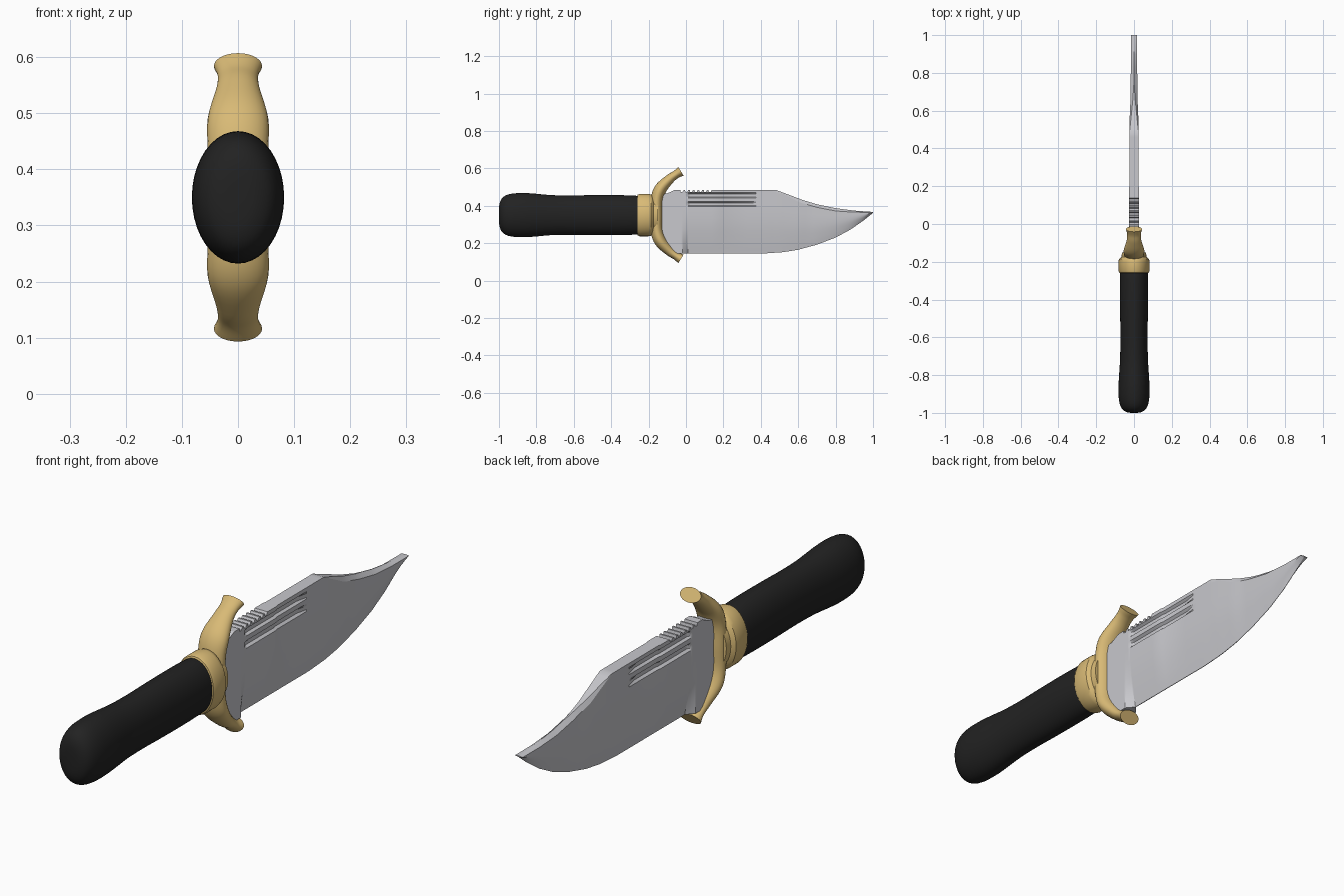
import bpy, bmesh, math
from mathutils import Vector

if "Cube" in bpy.data.objects:
    bpy.data.objects.remove(bpy.data.objects["Cube"])


def material(name, rgb):
    m = bpy.data.materials.new(name)
    m.diffuse_color = (*rgb, 1)
    m.use_nodes = True
    m.node_tree.nodes["Principled BSDF"].inputs["Base Color"].default_value = m.diffuse_color
    return m


BLACK = material("black grip", (0.016, 0.016, 0.016))
BRASS = material("brass", (0.69, 0.49, 0.18))
STEEL = material("steel", (0.58, 0.58, 0.61))
MID = 0.35    # height of the knife's long axis


def interp(table, t):
    """Piecewise linear lookup in (t, value) pairs."""
    if t <= table[0][0]:
        return table[0][1]
    for (a, va), (b, vb) in zip(table, table[1:]):
        if t <= b:
            return va + (vb - va) * (t - a) / (b - a)
    return table[-1][1]


def smooth_path(pts, steps):
    """Catmull-Rom resampling of tuples of any length."""
    p = [Vector(q) for q in pts]
    p = [2 * p[0] - p[1]] + p + [2 * p[-1] - p[-2]]
    out = []
    for i in range(1, len(p) - 2):
        a, b, c, d = p[i - 1:i + 3]
        for k in range(steps):
            t = k / steps
            out.append(0.5 * (2 * b + (c - a) * t + (2 * a - 5 * b + 4 * c - d) * t * t
                              + (3 * b - a - 3 * c + d) * t ** 3))
    return out + [p[-2]]


def loft(name, rings, mat, angle=35):
    """Skin a list of equal closed rings and cap both ends."""
    bm = bmesh.new()
    vs = [[bm.verts.new(c) for c in r] for r in rings]
    n = len(vs[0])
    for a, b in zip(vs, vs[1:]):
        for i in range(n):
            j = (i + 1) % n
            bm.faces.new((a[i], a[j], b[j], b[i]))
    bm.faces.new(vs[0])
    bm.faces.new(vs[-1])
    bmesh.ops.remove_doubles(bm, verts=bm.verts, dist=0.00005)
    bmesh.ops.recalc_face_normals(bm, faces=bm.faces)
    me = bpy.data.meshes.new(name)
    bm.to_mesh(me)
    bm.free()
    ob = bpy.data.objects.new(name, me)
    bpy.context.collection.objects.link(ob)
    me.materials.append(mat)
    bpy.ops.object.select_all(action='DESELECT')
    ob.select_set(True)
    bpy.context.view_layer.objects.active = ob
    bpy.ops.object.shade_smooth_by_angle(angle=math.radians(angle))
    return ob


def ellipse(y, rx, rz, n=40):
    return [(rx * math.cos(2 * math.pi * i / n), y, MID + rz * math.sin(2 * math.pi * i / n))
            for i in range(n)]


# Grip: oval sections (y, half width, half height) with a swollen, rounded butt
butt = [(-1, .012, .025), (-.997, .035, .06), (-.985, .058, .088), (-.96, .073, .107),
        (-.92, .081, .116), (-.86, .082, .118), (-.80, .079, .114), (-.72, .074, .107),
        (-.62, .072, .105), (-.50, .073, .107), (-.38, .075, .107), (-.29, .075, .105),
        (-.24, .073, .101)]
loft("grip", [ellipse(*s) for s in smooth_path(butt, 3)], BLACK, 60)

# Collar: rounded band followed by a slimmer neck meeting the guard
collar = [(-.262, .070, .100), (-.258, .078, .109), (-.248, .082, .113), (-.200, .082, .113),
          (-.186, .080, .110), (-.178, .072, .102), (-.174, .066, .094), (-.15, .064, .090)]
loft("collar", [ellipse(*s) for s in collar], BRASS)

# Guard: curved oval bar (y, z above axis, half thickness, half width), mirrored top to bottom
upper = [(-.157, .0, .033, .054), (-.156, .08, .033, .054), (-.136, .140, .033, .054),
         (-.088, .192, .026, .039), (-.054, .217, .022, .036), (-.027, .234, .027, .043)]
bar = [(y, -z, t, w) for y, z, t, w in upper[:0:-1]] + upper
path = smooth_path(bar, 5)
rings = []
for i, (y, z, t, w) in enumerate(path):
    a, b = path[max(i - 1, 0)], path[min(i + 1, len(path) - 1)]
    d = Vector((b[0] - a[0], b[1] - a[1])).normalized()
    ring = []
    for k in range(28):
        u = 2 * math.pi * k / 28
        s = t * math.sin(u)
        ring.append((w * math.cos(u), y - d[1] * s, MID + z + d[0] * s))
    rings.append(ring)
loft("guard", rings, BRASS, 45)

# Blade outline and thickness along its length
TOP = [(-.13, .462), (-.10, .466), (-.06, .485), (.48, .485), (.55, .459), (.62, .432),
       (.70, .408), (.80, .387), (.90, .374), (1, .367)]
BOTTOM = [(-.13, .18), (-.095, .18), (-.08, .165), (-.07, .145), (.42, .145), (.52, .152),
          (.60, .165), (.70, .192), (.80, .230), (.88, .273), (.95, .322), (1, .362)]
WIDTH = [(-.13, .026), (0, .027), (.19, .027), (.20, .024), (.50, .024), (.60, .022),
         (.66, .018), (1, .016)]
SPINE = [(.48, 1), (.60, .55), (.74, .06), (1, .06)]            # spine narrows to a ridge
DROP = [(.48, .001), (.60, .018), (.80, .015), (.97, .004), (1, .0015)]
GROOVES = [(.395, 0), (.402, 1), (.416, 1), (.424, 0), (.442, 0), (.448, 1), (.463, 1), (.470, 0)]
ROWS = [(0, 0), (.04, 0), (.09, 0), (.18, 0), (.28, 0), (.38, 0), (.55, 0)]
ROWS += [((z - .145) / .34, g) for z, g in GROOVES]
FULLER = [(0, 0), (.02, 1), (.33, 1), (.375, 0)]                # groove depth along the blade
RICASSO = [(-.02, 1), (.01, 0)]                                 # unsharpened block by the guard

# Stations: regular spacing, outline corners and thumb notches in the spine
notch = {}
for k in range(7):
    y0 = -.03 + k * .025
    notch.update({y0: 0, y0 + .002: .011, y0 + .012: .011, y0 + .018: 0})
stations = {round(y, 4) for y in notch}
for table in (TOP, BOTTOM, WIDTH, SPINE, FULLER, RICASSO):
    stations |= {round(y, 4) for y, v in table}
stations |= {round(.40 + .02 * k, 4) for k in range(31)}
NOTCH = sorted(notch.items())


def blade_ring(y):
    top, bot, full = interp(TOP, y), interp(BOTTOM, y), interp(WIDTH, y)
    ridge = top - interp(DROP, y)
    ric = interp(RICASSO, y)
    side = []
    for f, g in ROWS:
        wedge = max(.05, min(1, f / .5) ** .8)
        w = full * (wedge + (1 - wedge) * ric) - .010 * g * interp(FULLER, y)
        side.append((w, min(bot + f * (top - bot), ridge)))
    cut = interp(NOTCH, y) if NOTCH[0][0] <= y <= NOTCH[-1][0] else 0
    side.append((full, ridge - cut))
    side.append((full * interp(SPINE, y), top - cut))
    return [(w, y, z) for w, z in side] + [(-w, y, z) for w, z in reversed(side)]


loft("blade", [blade_ring(y) for y in sorted(stations)], STEEL, 25)
